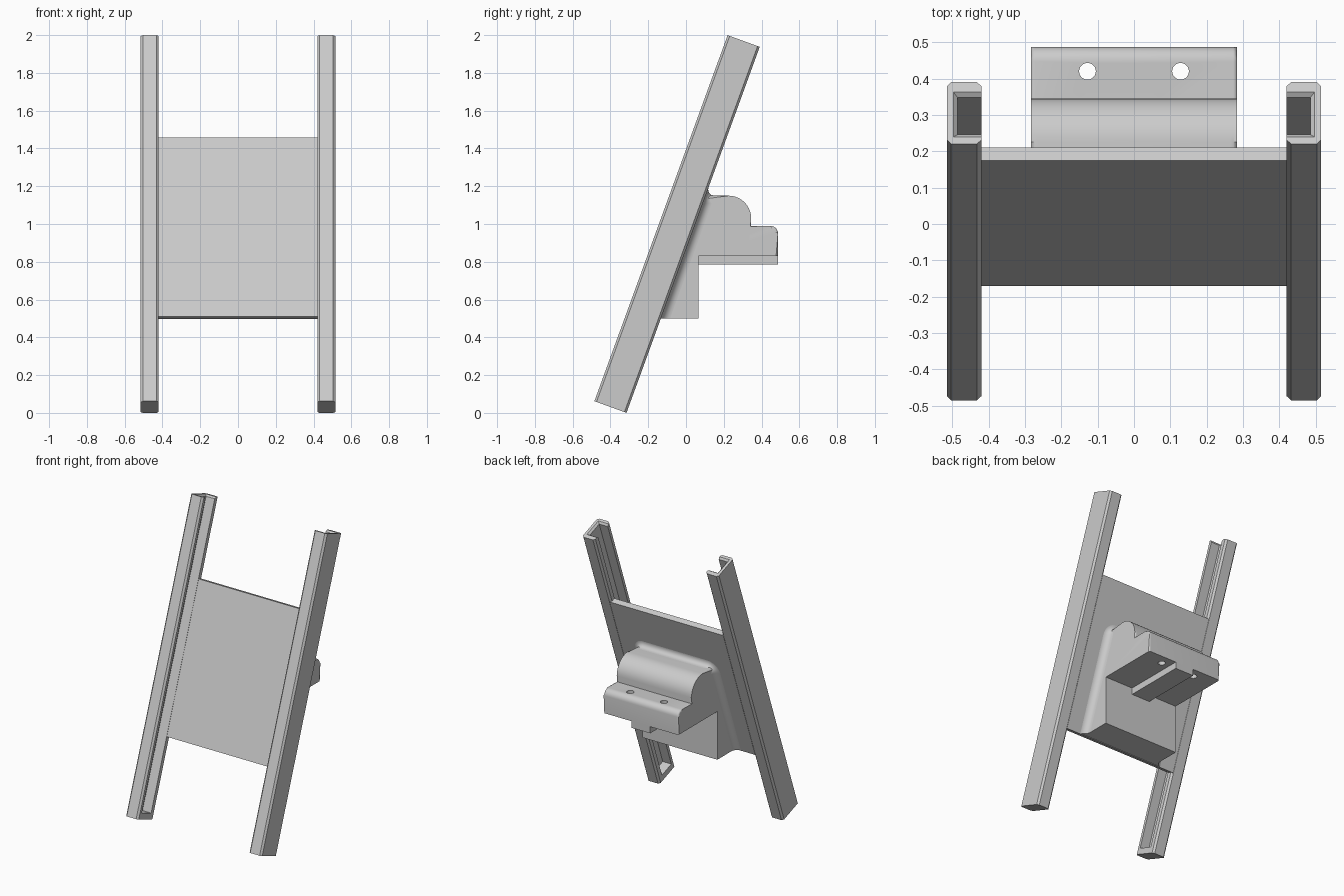
import bpy, bmesh
from math import sin, cos, radians, pi, tan
from mathutils import Vector

cube = bpy.data.objects.get("Cube")
if cube:
    bpy.data.objects.remove(cube, do_unlink=True)

grey = bpy.data.materials.new("light grey")
grey.use_nodes = True
grey.diffuse_color = (0.6, 0.6, 0.6, 1)
grey.node_tree.nodes["Principled BSDF"].inputs["Base Color"].default_value = (0.6, 0.6, 0.6, 1)

TILT = radians(20)
LENGTH, DEPTH = 2.062, 0.181
INNER, OUTER = 0.42, 0.515
MOUNT = 0.283          # half width of the rear bracket
parts = []


def tilted(x, u, n):
    """Point from width, distance up the rails and depth behind their front."""
    return Vector((x, -0.485 + u * sin(TILT) + n * cos(TILT),
                   0.062 + u * cos(TILT) - n * sin(TILT)))


def panel_back(z):
    return -0.315 + (z - 0.003) * tan(TILT)


def finish(name, bm):
    bmesh.ops.recalc_face_normals(bm, faces=bm.faces)
    mesh = bpy.data.meshes.new(name)
    bm.to_mesh(mesh)
    bm.free()
    ob = bpy.data.objects.new(name, mesh)
    bpy.context.collection.objects.link(ob)
    mesh.materials.append(grey)
    parts.append(ob)
    return ob


def loft(bm, rings):
    """Skin a stack of closed rings and cap both ends."""
    rows = [[bm.verts.new(p) for p in ring] for ring in rings]
    for a, b in zip(rows, rows[1:]):
        for i in range(len(a)):
            j = (i + 1) % len(a)
            bm.faces.new((a[i], a[j], b[j], b[i]))
    bm.faces.new(rows[0])
    bm.faces.new(rows[-1])


def arc(cy, cz, r, steps):
    """Quarter round from facing back to facing up."""
    return [(cy + r * cos(a), cz + r * sin(a))
            for a in (pi / 2 * i / steps for i in range(steps + 1))]


def prism(name, profile, half, radius=0, rounded=None):
    """Extrude a side profile across x, rounding chosen rim edges."""
    bm = bmesh.new()
    loft(bm, [[(x, y, z) for y, z in profile] for x in (-half, half)])
    if rounded:
        rims = [e for e in bm.edges
                if abs(e.verts[0].co.x - e.verts[1].co.x) < 1e-5
                and all(rounded(v.co.y, v.co.z) for v in e.verts)]
        bmesh.ops.bevel(bm, geom=rims, offset=radius, segments=6,
                        profile=0.5, affect='EDGES', clamp_overlap=True)
    return finish(name, bm)


# Side rails: chamfered channels open inward and at the top
def rail(name, side):
    c = 0.012

    def channel(u, grow):
        lo, hi, deep = 0.032 - grow, 0.14 + grow, 0.485 + grow
        section = [(INNER, c), (INNER + c, 0), (OUTER - c, 0), (OUTER, c),
                   (OUTER, DEPTH - c), (OUTER - c, DEPTH), (INNER + c, DEPTH),
                   (INNER, DEPTH - c), (INNER, hi), (deep, hi), (deep, lo), (INNER, lo)]
        return [tilted(side * x, u, n) for x, n in section]

    bm = bmesh.new()
    loft(bm, [channel(0.04, 0), channel(LENGTH - c, 0), channel(LENGTH, c)])
    loft(bm, [channel(u, 0)[:8] for u in (0, 0.04)])
    finish(name, bm)


rail("left_rail", 1)
rail("right_rail", -1)

# Back panel between the rails
bm = bmesh.new()
loft(bm, [[tilted(x, u, n) for x, n in
           ((-0.43, 0.142), (0.43, 0.142), (0.43, DEPTH), (-0.43, DEPTH))]
          for u in (0.528, 1.538)])
finish("back_panel", bm)

# Rear bracket body with a rounded shoulder
body = [(panel_back(0.5) - 0.005, 0.5), (0.065, 0.5), (0.065, 0.84), (0.345, 0.84)]
body += arc(0.225, 1.03, 0.12, 10) + [(panel_back(1.15) - 0.005, 1.15)]
prism("bracket_body", body, MOUNT, 0.042,
      lambda y, z: z > 1.0 or (y > 0.3 and z > 0.8))

# Lower shelf with rounded corners
shelf = prism("bracket_shelf",
              [(0.065, 0.83), (0.487, 0.83)] + arc(0.447, 0.95, 0.04, 6) + [(0.065, 0.99)],
              MOUNT, 0.038, lambda y, z: z > 0.9 or y > 0.48)

# Screw holes through the shelf
bm = bmesh.new()
for x in (-0.128, 0.128):
    loft(bm, [[(x + 0.023 * cos(a), 0.42 + 0.023 * sin(a), z)
               for a in (2 * pi * i / 24 for i in range(24))] for z in (0.7, 1.1)])
cutter = finish("hole_cutter", bm)
parts.remove(cutter)
cutter.hide_render = True
cutter.hide_viewport = True
cut = shelf.modifiers.new("holes", 'BOOLEAN')
cut.operation = 'DIFFERENCE'
cut.solver = 'EXACT'
cut.object = cutter

# Locating rib under the shelf
prism("shelf_rib", [(0.06, 0.785), (0.487, 0.785), (0.487, 0.832), (0.06, 0.832)], 0.07)

# Concave fillet blending the bracket into the panel
R, CORNER, STEPS = 0.05, 0.04, 8
outline = [(MOUNT, 0.5, 1, 0)]
for side, start in ((1, 0), (-1, pi / 2)):
    for i in range(STEPS + 1):
        a = start + pi / 2 * i / STEPS
        outline.append((side * (MOUNT - CORNER) + CORNER * cos(a),
                        1.15 - CORNER + CORNER * sin(a), cos(a), sin(a)))
outline.append((-MOUNT, 0.5, -1, 0))
rings = []
for x, z, dx, dz in outline:
    ring = []
    for i in range(STEPS + 1):
        a = pi / 2 * i / STEPS
        out, rise = R * (1 - sin(a)), R * (1 - cos(a))
        pz = z + dz * out
        ring.append((x + dx * out, panel_back(pz) + rise, pz))
    ring.append((x - dx * 0.01, panel_back(z) + R, z - dz * 0.01))
    ring.append((x - dx * 0.01, panel_back(z) - 0.004, z - dz * 0.01))
    rings.append(ring)
bm = bmesh.new()
loft(bm, rings)
finish("bracket_fillet", bm)

# Smooth the rounded surfaces, keep corners crisp
bpy.ops.object.select_all(action='DESELECT')
for ob in parts:
    ob.select_set(True)
bpy.context.view_layer.objects.active = parts[0]
bpy.ops.object.shade_smooth_by_angle(angle=radians(32))
